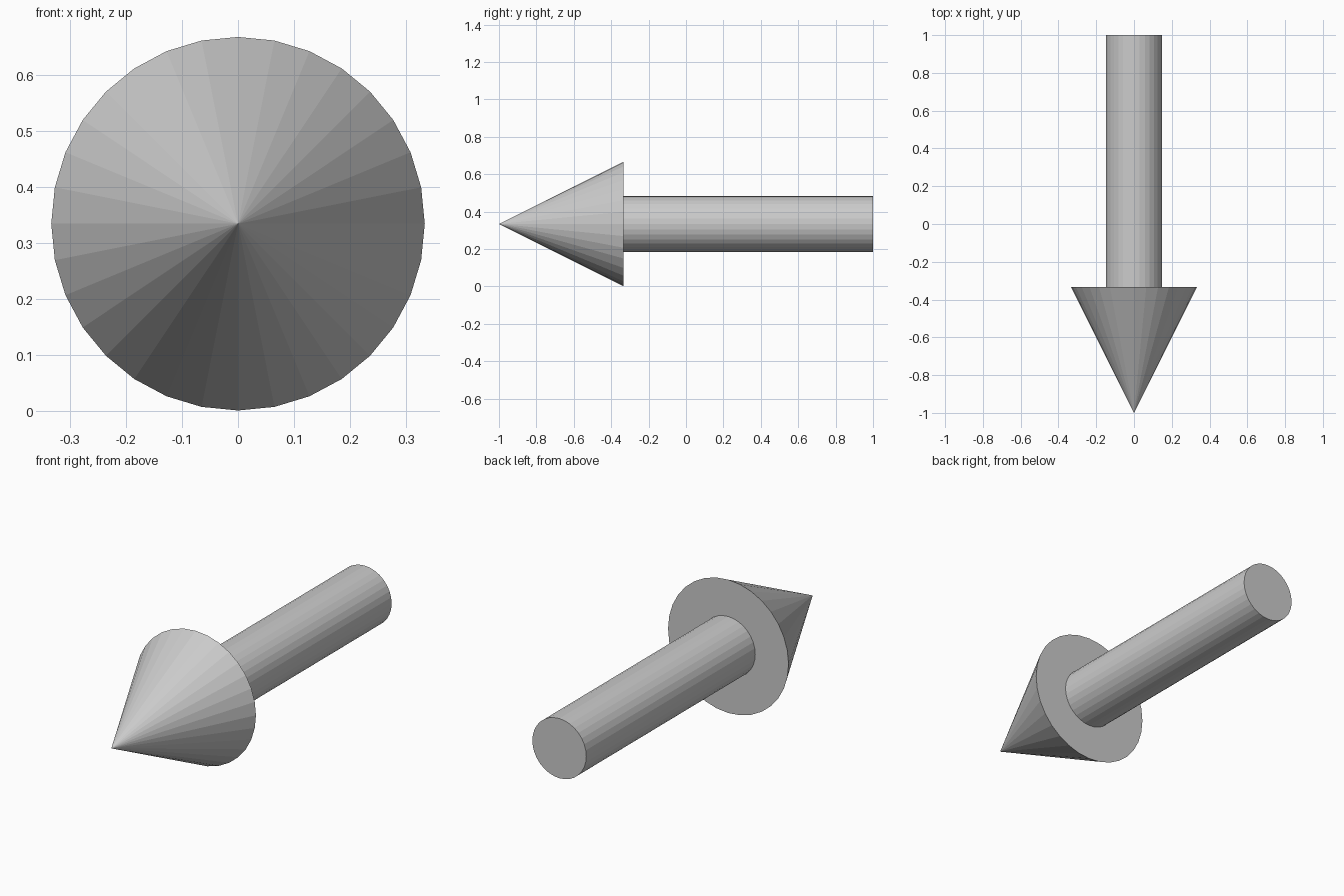
import bpy
from math import radians

if "Cube" in bpy.data.objects:
    bpy.data.objects.remove(bpy.data.objects["Cube"])

SIDES = 32
AXIS_Z = 0.334
HEAD_BASE_Y = -0.334


def tapered(name, r_back, r_front, y_back, y_front):
    """Flat-shaded cone or cylinder lying along y, pointing to -y."""
    bpy.ops.mesh.primitive_cone_add(
        vertices=SIDES, radius1=r_back, radius2=r_front,
        depth=y_back - y_front,
        location=(0, (y_back + y_front) / 2, AXIS_Z),
        rotation=(radians(90), 0, 0))
    obj = bpy.context.object
    obj.name = name
    obj.data.name = name
    return obj


# Pointed head at the front
tapered("arrow_head", 0.333, 0.0, HEAD_BASE_Y, -1.0)

# Round shaft, seated slightly into the head
tapered("arrow_shaft", 0.149, 0.149, 1.0, HEAD_BASE_Y - 0.005)
